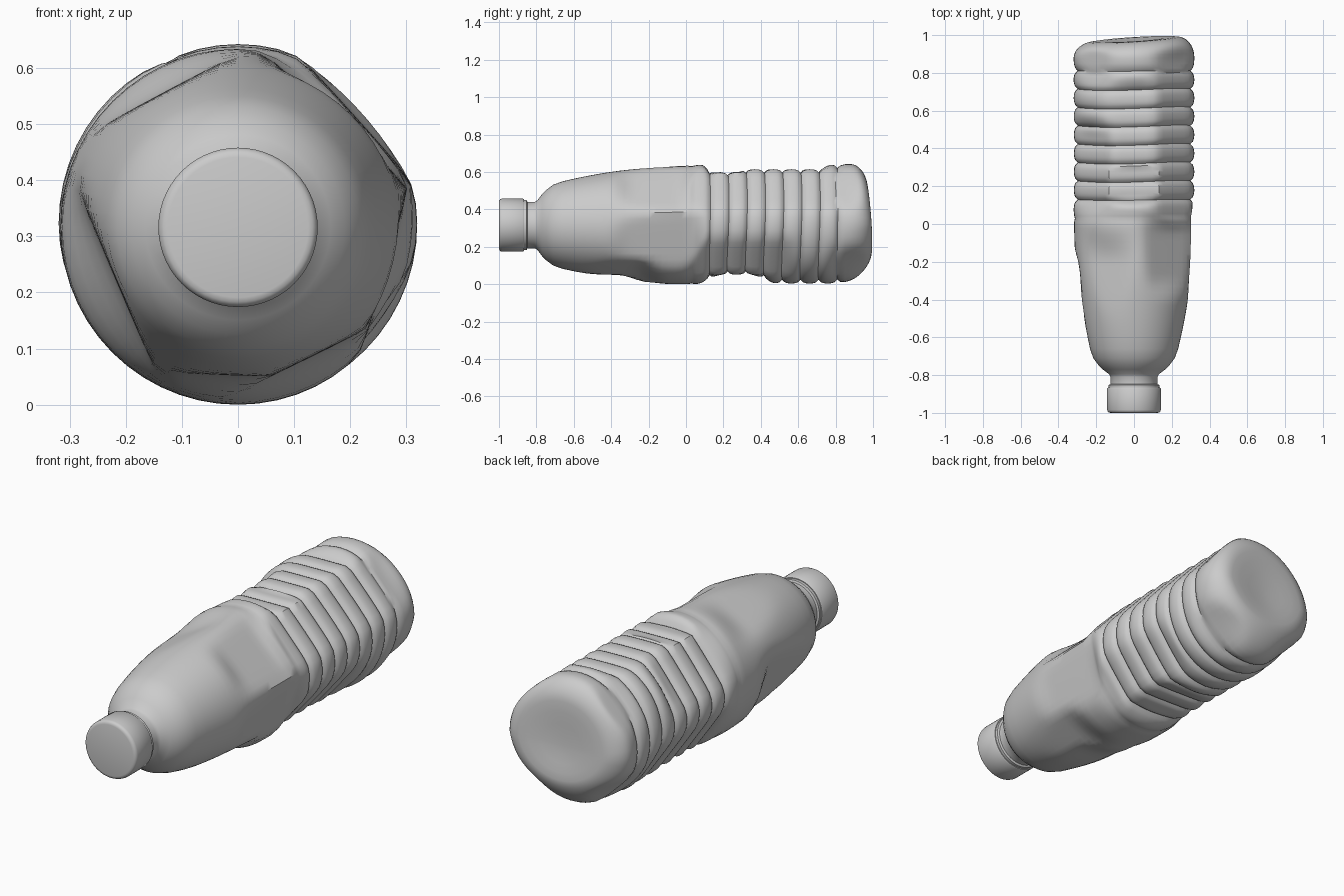
import bpy, bmesh
from math import sin, cos, pi, radians, sqrt

cube = bpy.data.objects.get("Cube")
if cube:
    bpy.data.objects.remove(cube)

AXIS_Z = 0.316
SEGS = 56

grey = bpy.data.materials.new("plain grey")
grey.use_nodes = True
COLOUR = (0.6, 0.6, 0.6, 1)
grey.diffuse_color = COLOUR
grey.node_tree.nodes["Principled BSDF"].inputs["Base Color"].default_value = COLOUR


def smooth(a, b, t):
    t = min(1, max(0, (t - a) / (b - a)))
    return t * t * (3 - 2 * t)


def lathe(name, profile, shape, angle):
    """Spin (y, radius) pairs round the y axis, moving each point with shape."""
    bm = bmesh.new()
    rings = []
    for y, r in profile:
        ring = []
        for i in range(SEGS):
            a = 2 * pi * i / SEGS
            py, pr, lift = shape(y, r, a)
            ring.append(bm.verts.new((pr * cos(a), py, AXIS_Z + lift + pr * sin(a))))
        rings.append(ring)
    for lo, hi in zip(rings, rings[1:]):
        for i in range(SEGS):
            j = (i + 1) % SEGS
            bm.faces.new((lo[i], lo[j], hi[j], hi[i]))
    bm.faces.new(rings[0])
    bm.faces.new(rings[-1])
    bmesh.ops.recalc_face_normals(bm, faces=bm.faces)
    mesh = bpy.data.meshes.new(name)
    bm.to_mesh(mesh)
    bm.free()
    mesh.materials.append(grey)
    obj = bpy.data.objects.new(name, mesh)
    bpy.context.collection.objects.link(obj)
    bpy.ops.object.select_all(action="DESELECT")
    obj.select_set(True)
    bpy.context.view_layer.objects.active = obj
    bpy.ops.object.shade_smooth_by_angle(angle=radians(angle))
    return obj


# Flattened dents: direction in degrees, distance from axis, start, end, fade
DENTS = [
    (47, 0.262, -0.28, -0.05, 0.14),
    (-16, 0.275, -0.30, 0.00, 0.14),
    (203, 0.238, -0.58, -0.32, 0.20),
    (118, 0.276, -0.45, -0.20, 0.20),
    (268, 0.266, -0.56, -0.38, 0.18),
    (-64, 0.266, -0.50, -0.28, 0.18),
    (90, 0.278, 0.16, 0.28, 0.08),
    (90, 0.293, 0.25, 0.70, 0.10),
    (270, 0.272, 0.20, 0.34, 0.16),
    (140, 0.280, 0.15, 0.45, 0.15),
    (215, 0.288, 0.15, 0.60, 0.15),
    (42, 0.284, 0.05, 0.85, 0.15),
    (-40, 0.289, 0.10, 0.50, 0.15),
    (225, 0.290, 0.80, 1.00, 0.12),
    (-48, 0.290, 0.85, 1.00, 0.12),
    (135, 0.298, 0.80, 1.00, 0.12),
]
SOFT = 0.012


def crumple(y, r, a):
    out = r
    groove = min(0, r - 0.319) if 0.03 < y < 0.81 else 0
    for deg, dist, y0, y1, fade in DENTS:
        c = cos(a - radians(deg))
        if c > 0.3:
            w = smooth(y0 - fade, y0, y) * (1 - smooth(y1, y1 + fade, y))
            excess = r - (dist + groove) / c
            cut = (excess + sqrt(excess * excess + SOFT * SOFT)) / 2
            out = min(out, r - w * cut)
    # sloping underside of the base, slightly wandering ribs and a tilted end
    slope = max(0, (y - 0.80) / 0.18)
    out -= 0.28 * r * min(1, slope) ** 2 * max(0, -sin(a))
    ribs = smooth(0.05, 0.2, y) * (1 - smooth(0.75, 0.85, y))
    end = smooth(0.85, 1.0, y)
    lift = 0.007 * smooth(-0.1, 0.3, y)
    y += 0.006 * ribs * sin(2 * a + 0.6)
    y += end * out * (0.065 * cos(a) - 0.07 * sin(a))
    return y, out, lift


# Body: neck, shoulder, waist, ribs and rounded base
body = [(-0.88, 0.10), (-0.87, 0.134), (-0.852, 0.134), (-0.848, 0.124),
        (-0.81, 0.124), (-0.795, 0.132), (-0.77, 0.165), (-0.745, 0.19),
        (-0.71, 0.216), (-0.66, 0.234), (-0.60, 0.248)]
STEPS = 18
for i in range(1, STEPS + 1):
    t = i / STEPS
    body.append((-0.6 + 0.61 * t, 0.248 + 0.069 * (1 - (1 - t) ** 2)))
RIBS, PER_RIB, START, PITCH = 8, 8, 0.03, 0.0975
for i in range(RIBS * PER_RIB + 1):
    t = i / PER_RIB
    depth = 0.021 * smooth(-0.6, 1.0, t)
    body.append((START + PITCH * t, 0.320 - depth * (1 - sqrt(abs(sin(pi * t))))))
body += [(0.825, 0.312), (0.85, 0.319), (0.88, 0.320)]
for i in range(1, 9):
    a = i / 8 * pi / 2
    body.append((0.88 + 0.099 * sin(a), 0.22 + 0.10 * cos(a)))
body += [(0.978, 0.17), (0.973, 0.11), (0.969, 0.05), (0.968, 0.01)]
lathe("bottle_body", body, crumple, 40)

# Screw cap with softened edges
cap = [(-1.0, 0.125), (-0.998, 0.133), (-0.993, 0.139), (-0.984, 0.142),
       (-0.872, 0.142), (-0.866, 0.138), (-0.866, 0.12)]
lathe("cap", cap, lambda y, r, a: (y, r, 0), 40)
